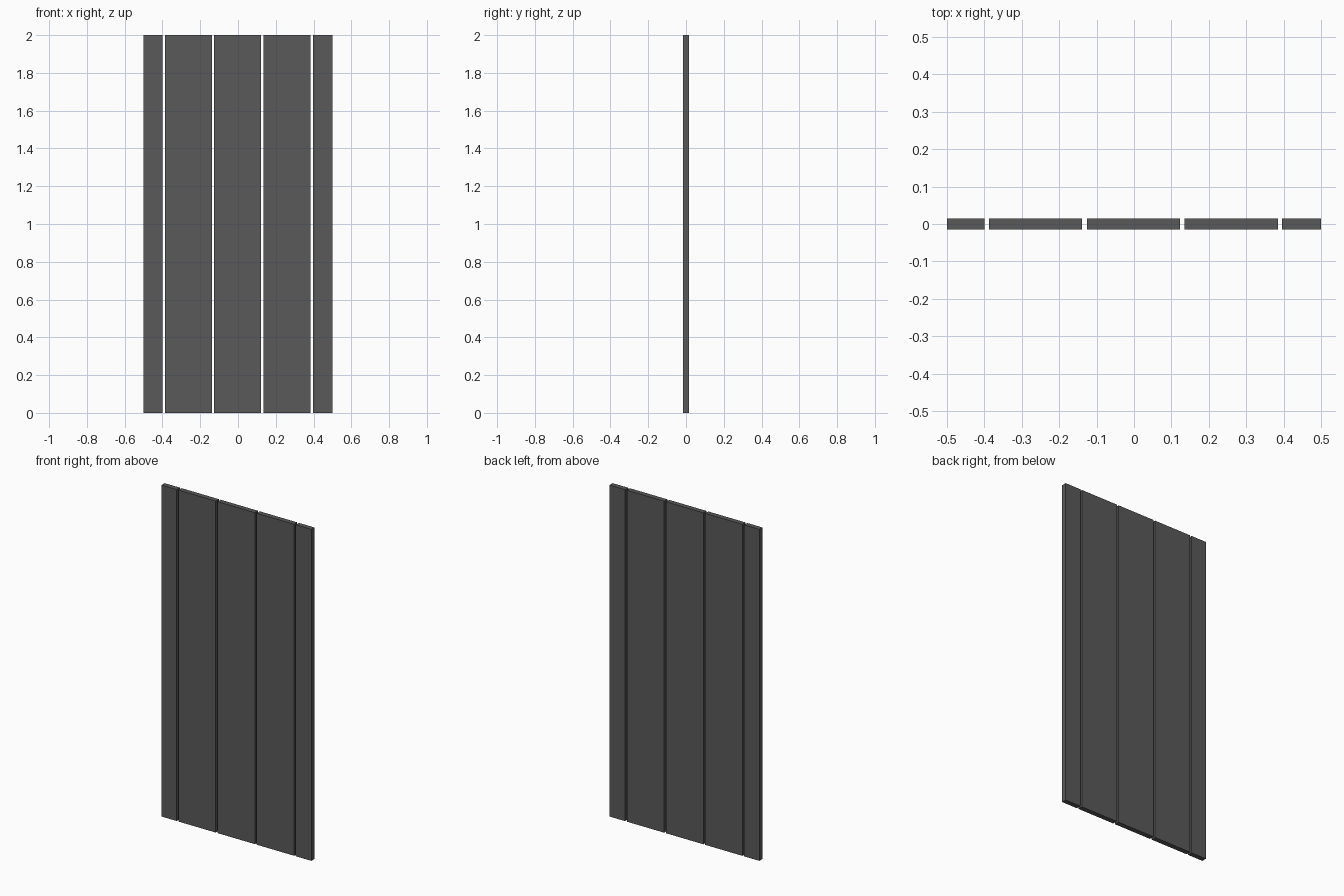
import bpy
import bmesh

if "Cube" in bpy.data.objects:
    bpy.data.objects.remove(bpy.data.objects["Cube"])

# Dark grey finish shared by all boards
grey = bpy.data.materials.new("dark_grey")
grey.diffuse_color = (0.1, 0.1, 0.1, 1.0)
grey.use_nodes = True
grey.node_tree.nodes["Principled BSDF"].inputs["Base Color"].default_value = grey.diffuse_color

HEIGHT = 2.0
THICKNESS = 0.03


def board(name, x0, x1):
    """Upright board standing on the ground between x0 and x1."""
    bm = bmesh.new()
    bmesh.ops.create_cube(bm, size=1.0)
    bmesh.ops.scale(bm, vec=(x1 - x0, THICKNESS, HEIGHT), verts=bm.verts)
    bmesh.ops.translate(bm, vec=(0, 0, HEIGHT / 2), verts=bm.verts)
    mesh = bpy.data.meshes.new(name)
    bm.to_mesh(mesh)
    bm.free()
    mesh.materials.append(grey)
    obj = bpy.data.objects.new(name, mesh)
    obj.location.x = (x0 + x1) / 2
    bpy.context.collection.objects.link(obj)


# Narrow edge boards
board("left_edge_board", -0.5, -0.399)
board("right_edge_board", 0.396, 0.5)

# Three wide boards with narrow open gaps between them
WIDTH, PITCH, START = 0.249, 0.2615, -0.3875
for i in range(3):
    x = START + i * PITCH
    board(f"wide_board_{i + 1}", x, x + WIDTH)
